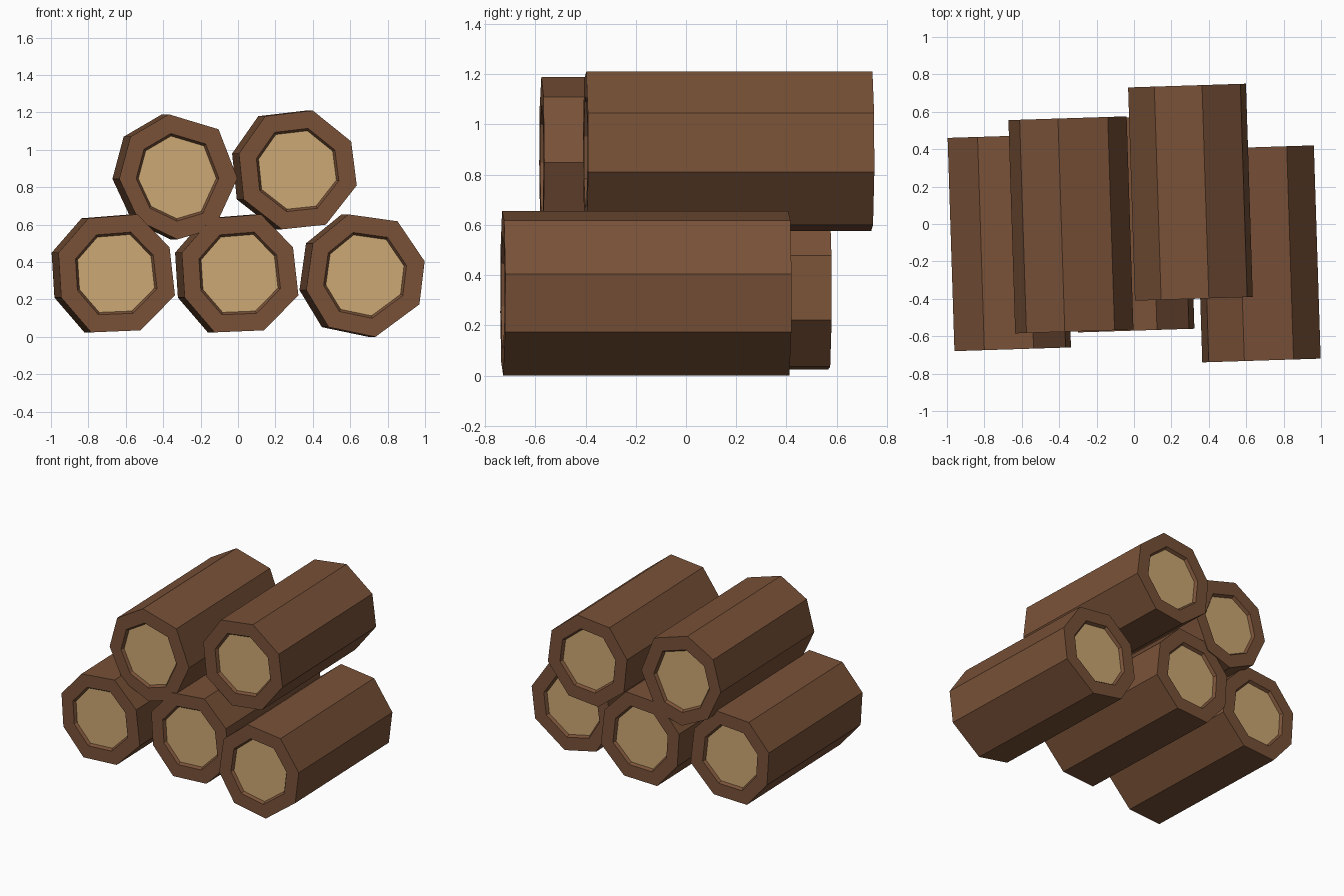
import bpy, bmesh
from mathutils import Vector

if "Cube" in bpy.data.objects:
    bpy.data.objects.remove(bpy.data.objects["Cube"])


def material(name, rgb):
    m = bpy.data.materials.new(name)
    m.diffuse_color = (*rgb, 1)
    m.use_nodes = True
    m.node_tree.nodes["Principled BSDF"].inputs["Base Color"].default_value = m.diffuse_color
    return m


bark = material("bark brown", (0.19, 0.083, 0.039))
wood = material("cut wood tan", (0.62, 0.40, 0.18))

SLOPE = 0.032     # slight yaw shared by every log
LENGTH = 1.14
DEPTH = 0.02      # recess of the cut ends

# front outlines (x, z), clockwise from the top left
low = [(-.80, .634), (-.537, .655), (-.366, .479), (-.337, .222),
       (-.521, .035), (-.785, .024), (-.945, .21), (-.96, .45)]
low_right = [(.59, .655), (.853, .618), (.998, .404), (.97, .174),
             (.735, 0), (.485, .052), (.365, .25), (.40, .50)]
high_left = [(-.37, 1.19), (-.104, 1.11), (-.003, .848), (-.126, .58),
             (-.324, .521), (-.53, .62), (-.635, .845), (-.575, 1.07)]
high_right = [(.145, 1.18), (.40, 1.21), (.605, 1.045), (.635, .81),
              (.47, .60), (.235, .575), (.03, .735), (.005, .98)]


def make_log(name, outline, front_y):
    n = len(outline)
    cx = sum(p[0] for p in outline) / n
    cz = sum(p[1] for p in outline) / n
    bm = bmesh.new()

    def ring(scale, t):
        # scaled outline at distance t along the yawed axis
        return [bm.verts.new((cx + (x - cx) * scale - SLOPE * t,
                              front_y + t + SLOPE * (x - cx) * scale,
                              cz + (z - cz) * scale)) for x, z in outline]

    rings = [ring(.66, DEPTH), ring(.70, 0), ring(1, 0),
             ring(1, LENGTH), ring(.70, LENGTH), ring(.66, LENGTH - DEPTH)]
    for a, b in zip(rings, rings[1:]):
        for i in range(n):
            j = (i + 1) % n
            bm.faces.new((a[i], a[j], b[j], b[i]))
    # cut wood at both ends
    for cap in (rings[0], rings[-1][::-1]):
        bm.faces.new(cap).material_index = 1
    bmesh.ops.recalc_face_normals(bm, faces=bm.faces)
    me = bpy.data.meshes.new(name)
    bm.to_mesh(me)
    bm.free()
    me.materials.append(bark)
    me.materials.append(wood)
    bpy.context.collection.objects.link(bpy.data.objects.new(name, me))


# three logs below, two on top
make_log("bottom_left_log", low, -.67)
make_log("bottom_middle_log", [(x + .66, z) for x, z in low], -.57)
make_log("bottom_right_log", low_right, -.73)
make_log("top_left_log", high_left, -.575)
make_log("top_right_log", high_right, -.40)
